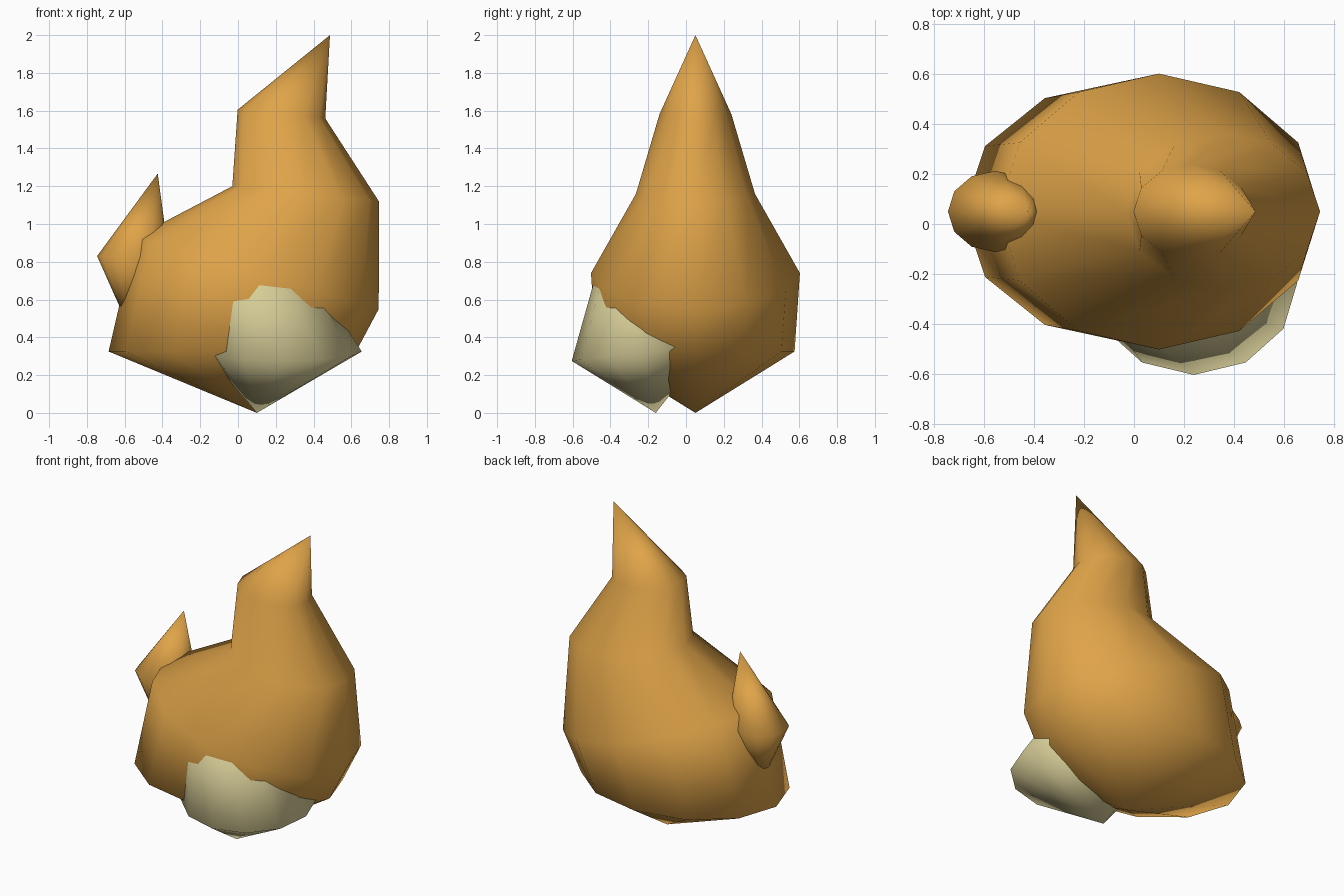
import bpy, bmesh, math

if "Cube" in bpy.data.objects:
    bpy.data.objects.remove(bpy.data.objects["Cube"])

def material(name, color):
    m = bpy.data.materials.new(name)
    m.diffuse_color = (*color, 1)
    m.use_nodes = True
    m.node_tree.nodes["Principled BSDF"].inputs["Base Color"].default_value = m.diffuse_color
    return m

orange = material("flame orange", (0.74, 0.37, 0.066))
cream = material("pale cream", (0.68, 0.61, 0.31))
SIDES = 12

def flame(name, mat, bottom, rings, tip):
    """Loft from a bottom point through tilted ellipses to a pointed tip.
    Ring: centre x, y, z, radius x, y, rise at +x end, rise at +y end."""
    bm = bmesh.new()
    loops = []
    for cx, cy, cz, rx, ry, tx, ty in rings:
        loop = []
        for i in range(SIDES):
            a = math.tau * i / SIDES
            c, s = math.cos(a), math.sin(a)
            loop.append(bm.verts.new((cx + rx * c, cy + ry * s, cz + tx * c + ty * s)))
        loops.append(loop)
    low, top = bm.verts.new(bottom), bm.verts.new(tip)
    for i in range(SIDES):
        j = (i + 1) % SIDES
        bm.faces.new((low, loops[0][j], loops[0][i]))
        for a, b in zip(loops, loops[1:]):
            bm.faces.new((a[i], a[j], b[j], b[i]))
        bm.faces.new((loops[-1][i], loops[-1][j], top))
    for f in bm.faces:
        f.smooth = True
    me = bpy.data.meshes.new(name)
    bm.to_mesh(me)
    bm.free()
    me.materials.append(mat)
    ob = bpy.data.objects.new(name, me)
    bpy.context.collection.objects.link(ob)
    return ob

# Large main flame leaning to the right
flame("main_flame", orange, (0.10, 0.05, 0.0), [
    (-0.03, 0.05, 0.325, 0.655, 0.525, 0, 0),
    (0.10, 0.05, 0.74, 0.645, 0.553, -0.19, 0),
    (0.358, 0.05, 1.16, 0.388, 0.315, -0.04, 0),
    (0.23, 0.05, 1.582, 0.232, 0.19, -0.023, 0),
], (0.487, 0.05, 2.0))

# Small flame on the left side
flame("side_flame", orange, (-0.55, 0.05, 0.39), [
    (-0.556, 0.05, 0.83, 0.19, 0.163, 0, 0),
], (-0.425, 0.05, 1.267))

# Pale flame core bulging from the front
flame("pale_core", cream, (0.10, -0.16, 0.0), [
    (0.24, -0.235, 0.325, 0.415, 0.37, 0, 0.05),
    (0.10, -0.20, 0.72, 0.30, 0.28, 0, 0),
], (0.15, -0.10, 0.95))
